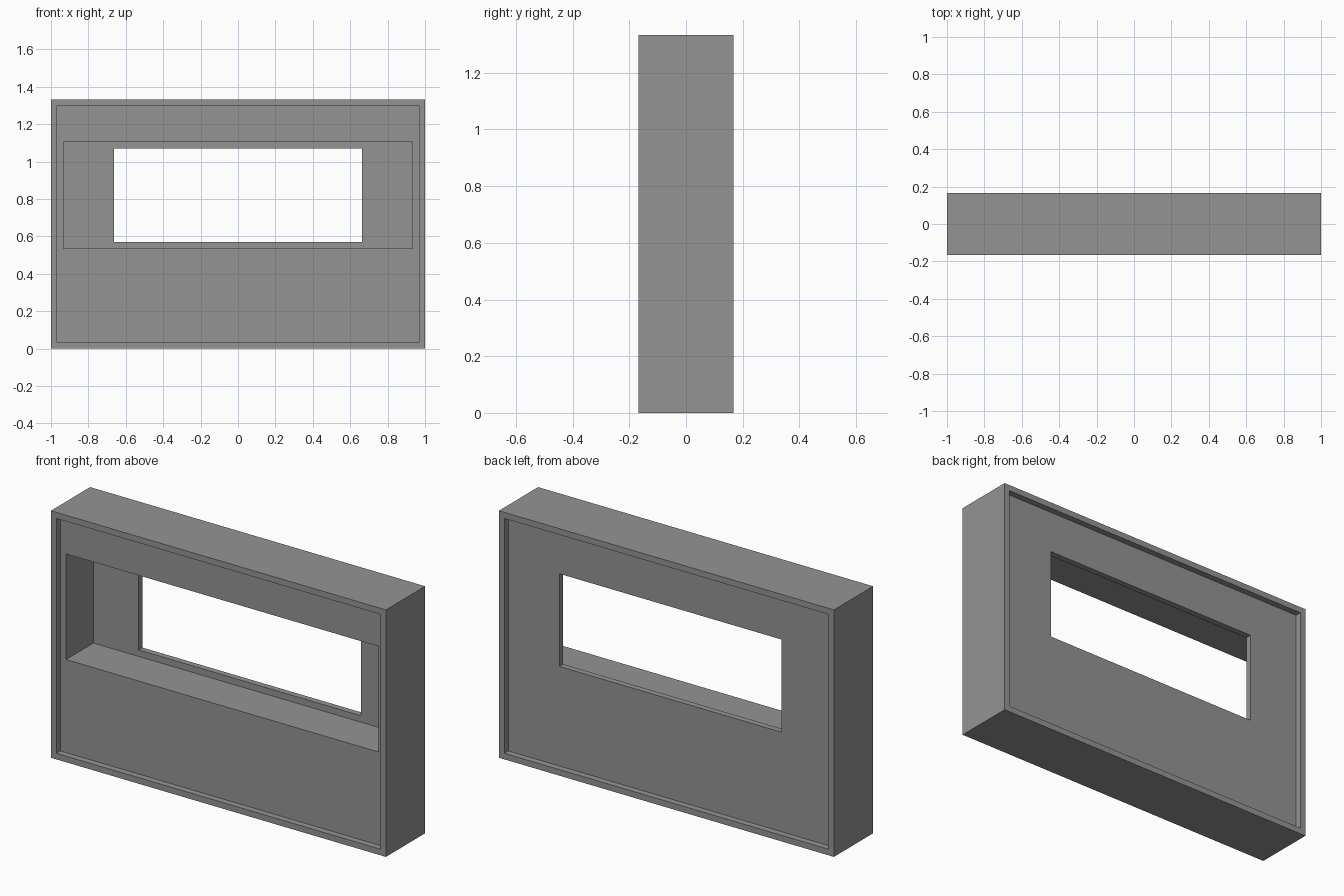
import bpy
import bmesh

if "Cube" in bpy.data.objects:
    bpy.data.objects.remove(bpy.data.objects["Cube"])

# Plain grey material
grey = bpy.data.materials.new("warm_free_grey")
grey.name = "mid_grey"
grey.diffuse_color = (0.296, 0.296, 0.296, 1.0)
grey.use_nodes = True
grey.node_tree.nodes["Principled BSDF"].inputs["Base Color"].default_value = grey.diffuse_color

# Rectangles as (half width, bottom, top)
OUTER = (1.0, 0.0, 1.333)
RIM = (0.967, 0.033, 1.30)
RECESS = (0.933, 0.535, 1.105)
WINDOW = (0.663, 0.57, 1.07)

# Rectangular rings swept front to back through the opening, then round the outside
SECTION = [
    (OUTER, -0.167), (RIM, -0.167),      # front rim
    (RIM, -0.133), (RECESS, -0.133),     # front panel
    (RECESS, 0.10), (WINDOW, 0.10),      # deep shelf recess
    (WINDOW, 0.133), (RIM, 0.133),       # window opening and back panel
    (RIM, 0.167), (OUTER, 0.167),        # back rim
]


def ring(bm, rect, y):
    w, lo, hi = rect
    return [bm.verts.new((x, y, z)) for x, z in ((-w, lo), (w, lo), (w, hi), (-w, hi))]


# Wall unit with rims, recess and window
bm = bmesh.new()
rings = [ring(bm, rect, y) for rect, y in SECTION]
for i, a in enumerate(rings):
    b = rings[(i + 1) % len(rings)]
    for k in range(4):
        n = (k + 1) % 4
        bm.faces.new((a[k], a[n], b[n], b[k]))
bmesh.ops.recalc_face_normals(bm, faces=bm.faces)

mesh = bpy.data.meshes.new("wall_unit")
bm.to_mesh(mesh)
bm.free()
mesh.materials.append(grey)
bpy.context.collection.objects.link(bpy.data.objects.new("wall_unit", mesh))
